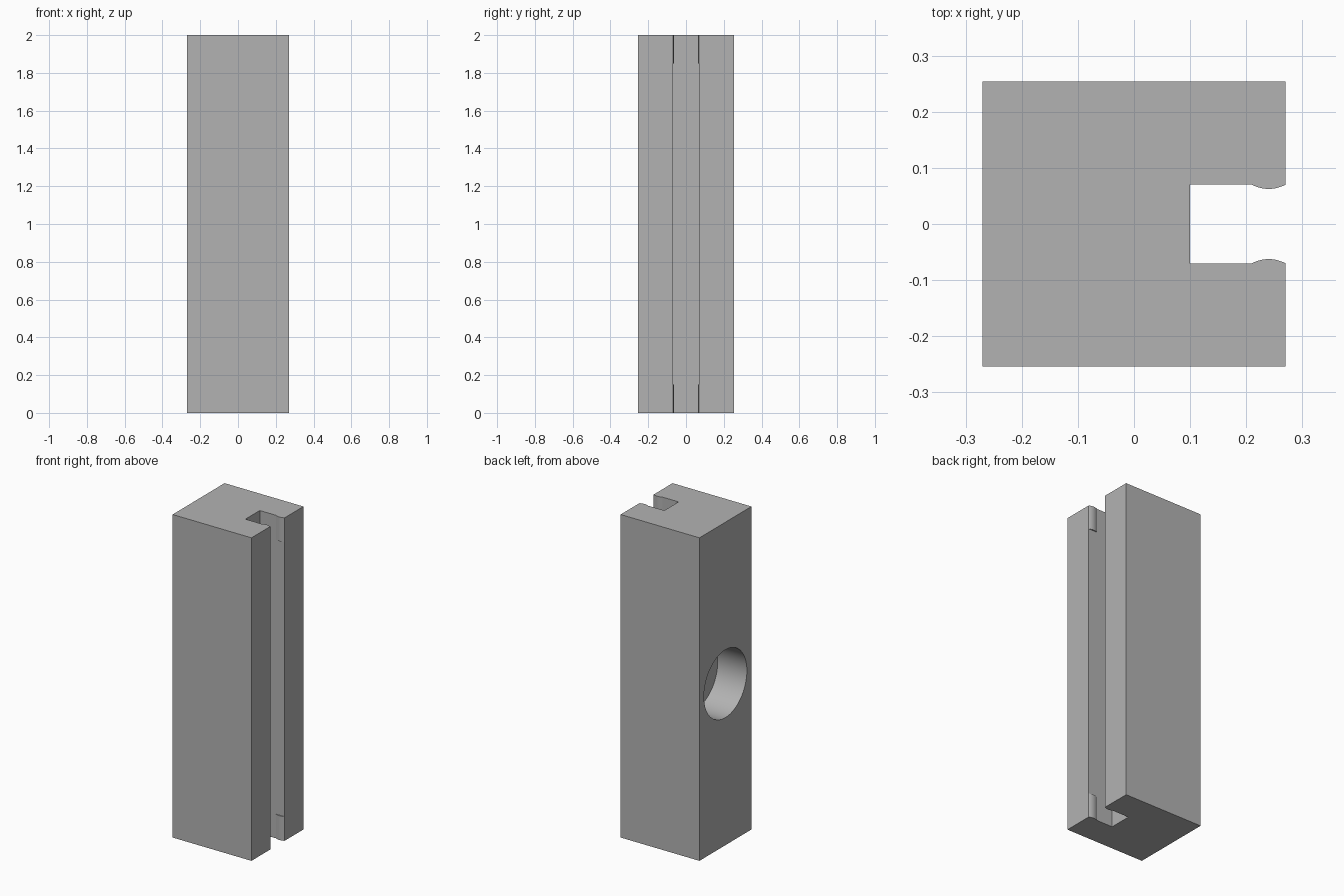
import bpy, bmesh, math

if "Cube" in bpy.data.objects:
    bpy.data.objects.remove(bpy.data.objects["Cube"], do_unlink=True)

HX, HY, HEIGHT = 0.27, 0.254, 2.0        # half width, half depth, height
SLOT_X, SLOT_Y = 0.10, 0.07              # slot floor and half width
RIDGE_X, RIDGE_RISE, RIDGE_LEN = 0.21, 0.0075, 0.15
HOLE_R, HOLE_DEPTH = 0.21, 0.20

GREY = 0.45
grey = bpy.data.materials.new("plain_grey")
grey.use_nodes = True
grey.diffuse_color = (GREY, GREY, GREY, 1)
grey.node_tree.nodes["Principled BSDF"].inputs["Base Color"].default_value = (GREY, GREY, GREY, 1)


def prism(name, profile, z0, z1):
    """Extrude a closed xy profile from z0 to z1."""
    bm = bmesh.new()
    base = bm.faces.new([bm.verts.new((x, y, z0)) for x, y in profile])
    out = bmesh.ops.extrude_face_region(bm, geom=[base])
    top = [v for v in out["geom"] if isinstance(v, bmesh.types.BMVert)]
    bmesh.ops.translate(bm, verts=top, vec=(0, 0, z1 - z0))
    bmesh.ops.recalc_face_normals(bm, faces=bm.faces)
    mesh = bpy.data.meshes.new(name)
    bm.to_mesh(mesh)
    bm.free()
    mesh.materials.append(grey)
    obj = bpy.data.objects.new(name, mesh)
    bpy.context.collection.objects.link(obj)
    return obj


def smooth(obj):
    bpy.ops.object.select_all(action="DESELECT")
    obj.select_set(True)
    bpy.context.view_layer.objects.active = obj
    bpy.ops.object.shade_smooth_by_angle(angle=math.radians(30))


# Post with a full-length slot on its +x side
post = prism("slotted_post", [
    (-HX, -HY), (HX, -HY), (HX, -SLOT_Y), (SLOT_X, -SLOT_Y),
    (SLOT_X, SLOT_Y), (HX, SLOT_Y), (HX, HY), (-HX, HY)], 0, HEIGHT)

# Blind round hole in the -x side
bpy.ops.mesh.primitive_cylinder_add(
    vertices=64, radius=HOLE_R, depth=2 * HOLE_DEPTH,
    location=(-HX, 0, HEIGHT / 2), rotation=(0, math.pi / 2, 0))
cutter = bpy.context.object
cutter.name = "hole_cutter"
cutter.hide_render = True
cutter.data.materials.append(grey)
cut = post.modifiers.new("round_hole", "BOOLEAN")
cut.operation = "DIFFERENCE"
cut.solver = "EXACT"
cut.object = cutter
bpy.context.view_layer.objects.active = post
bpy.ops.object.modifier_apply(modifier=cut.name)
bpy.data.objects.remove(cutter, do_unlink=True)
smooth(post)

# Shallow rounded grip ridges at the slot mouth, at both ends
STEPS = 12
for end, z0 in (("lower", 0), ("upper", HEIGHT - RIDGE_LEN)):
    for side, s in (("front", -1), ("back", 1)):
        arc = []
        for i in range(STEPS + 1):
            t = i / STEPS
            rise = RIDGE_RISE * 4 * t * (1 - t)
            arc.append((RIDGE_X + (HX - RIDGE_X) * t, s * (SLOT_Y - rise)))
        smooth(prism(f"{end}_{side}_ridge", arc, z0, z0 + RIDGE_LEN))
